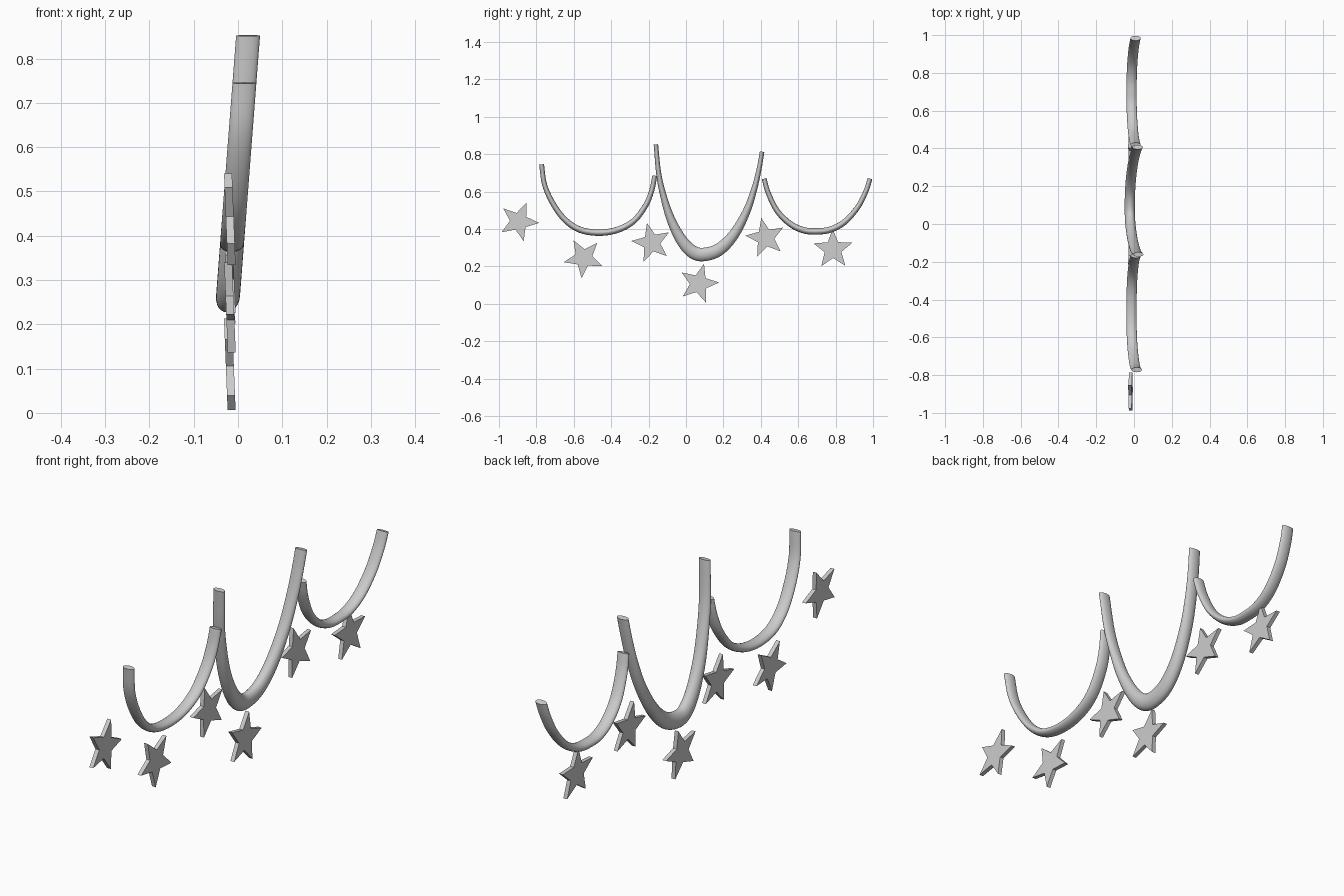
import bpy, bmesh, math
from mathutils import Vector

if "Cube" in bpy.data.objects:
    bpy.data.objects.remove(bpy.data.objects["Cube"])

LEAN = 0.077      # swags lean toward +x as they rise
HALF_X = 0.027    # half width of swag section along x
SIDES = 24


def make_object(name, bm, smooth=False):
    bmesh.ops.recalc_face_normals(bm, faces=bm.faces)
    mesh = bpy.data.meshes.new(name)
    bm.to_mesh(mesh)
    bm.free()
    ob = bpy.data.objects.new(name, mesh)
    bpy.context.collection.objects.link(ob)
    if smooth:
        bpy.ops.object.select_all(action='DESELECT')
        ob.select_set(True)
        bpy.context.view_layer.objects.active = ob
        bpy.ops.object.shade_smooth_by_angle(angle=math.radians(40))
    return ob


def spline(points, steps=5):
    p = [Vector(q) for q in points]
    p = [2 * p[0] - p[1]] + p + [2 * p[-1] - p[-2]]
    out = []
    for a, b, c, d in zip(p, p[1:], p[2:], p[3:]):
        for i in range(steps):
            t = i / steps
            out.append(0.5 * (2 * b + (c - a) * t + (2 * a - 5 * b + 4 * c - d) * t * t
                              + (3 * b - a - 3 * c + d) * t ** 3))
    return out + [p[-2]]


def swag(name, points, thin, thick):
    """Elliptical tube along a (y, z) path, fuller at its lowest part."""
    path = spline(points)
    n = len(path)
    low, high = min(q.y for q in path), max(q.y for q in path)
    bm = bmesh.new()
    rings = []
    for i, q in enumerate(path):
        tan = (path[min(i + 1, n - 1)] - path[max(i - 1, 0)]).normalized()
        nor = Vector((-tan.y, tan.x))
        r = thin + (thick - thin) * (1 - (q.y - low) / (high - low)) ** 2
        ring = []
        for k in range(SIDES):
            a = 2 * math.pi * k / SIDES
            y, z = q + nor * r * math.sin(a)
            x = HALF_X * math.cos(a) + 0.0226 - LEAN * (0.85 - z)
            ring.append(bm.verts.new((x, y, z)))
        rings.append(ring)
    for a, b in zip(rings, rings[1:]):
        for k in range(SIDES):
            m = (k + 1) % SIDES
            bm.faces.new((a[k], a[m], b[m], b[k]))
    bm.faces.new(rings[0])
    bm.faces.new(rings[-1])
    make_object(name, bm, True)


def star(name, cy, cz, degrees, radius=0.109, inner=0.047, thick=0.018):
    """Flat five-pointed star facing x, slightly tilted."""
    bm = bmesh.new()
    sides = []
    for s in (-0.5, 0.5):
        loop = []
        for k in range(10):
            a = math.radians(degrees + 36 * k)
            r = inner if k % 2 else radius
            dy, dz = r * math.cos(a), r * math.sin(a)
            loop.append(bm.verts.new((-0.0185 + s * thick - 0.04 * dz, cy + dy, cz + dz)))
        sides.append(loop)
    a, b = sides
    for k in range(10):
        m = (k + 1) % 10
        bm.faces.new((a[k], a[m], b[m], b[k]))
    bm.faces.new(a)
    bm.faces.new(b)
    make_object(name, bm)


# Three hanging swags
swag("left_swag", [(-.772, .745), (-.756, .636), (-.711, .535), (-.647, .449), (-.567, .396),
                   (-.465, .380), (-.364, .396), (-.278, .444), (-.214, .529), (-.182, .610),
                   (-.167, .685)], 0.013, 0.017)
swag("middle_swag", [(-.161, .852), (-.145, .690), (-.118, .567), (-.080, .449), (-.027, .345),
                     (.030, .281), (.090, .263), (.175, .289), (.255, .369), (.323, .492),
                     (.364, .610), (.390, .717), (.407, .813)], 0.012, 0.036)
swag("right_swag", [(.418, .669), (.439, .594), (.487, .497), (.556, .428), (.626, .394),
                    (.690, .387), (.770, .396), (.850, .439), (.920, .519), (.963, .604),
                    (.984, .669)], 0.013, 0.017)

# Six hanging stars: centre y, centre z, rotation
for i, (y, z, ang) in enumerate([(-.894, .440, 68), (-.547, .245, 48), (-.184, .326, 103),
                                 (.068, .108, 75), (.425, .353, 102), (.786, .291, 91)]):
    star(f"star_{i + 1}", y, z, ang)
